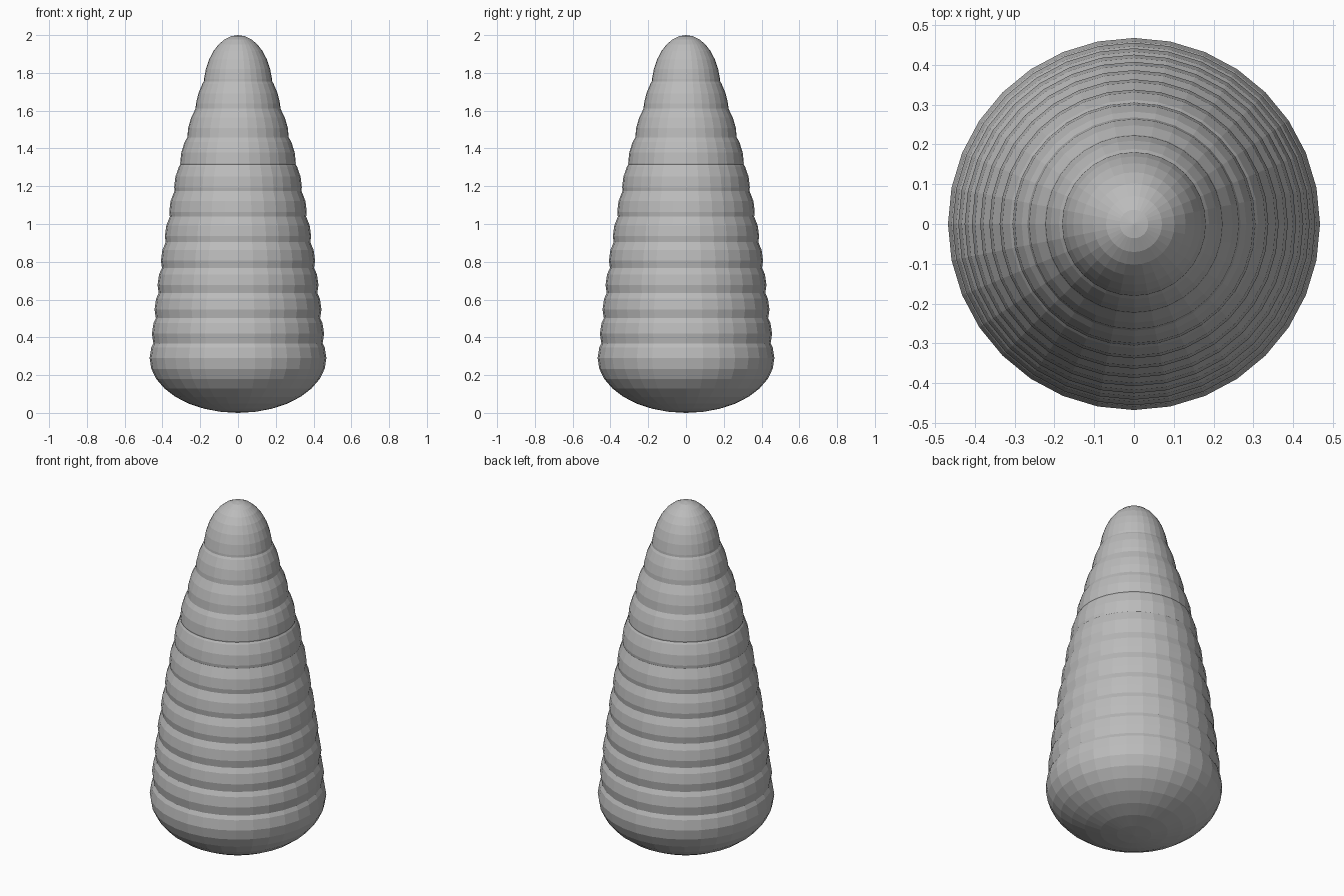
import bpy

if "Cube" in bpy.data.objects:
    bpy.data.objects.remove(bpy.data.objects["Cube"])

# One plain grey for the whole body
grey = bpy.data.materials.new("light_grey")
grey.diffuse_color = (0.5, 0.5, 0.5, 1)
grey.use_nodes = True
grey.node_tree.nodes["Principled BSDF"].inputs["Base Color"].default_value = grey.diffuse_color

# Stack of overlapping ellipsoids, shrinking towards the tip
radii = [0.468, 0.456, 0.442, 0.426, 0.408, 0.387, 0.364, 0.338, 0.306, 0.269, 0.227, 0.184]
half_height = 0.29
step = (2 - 2 * half_height) / (len(radii) - 1)

for i, r in enumerate(radii):
    bpy.ops.mesh.primitive_uv_sphere_add(segments=32, ring_count=16, radius=1,
                                         location=(0, 0, half_height + i * step))
    seg = bpy.context.object
    seg.name = f"body_segment_{i + 1}"
    seg.scale = (r, r, half_height)
    seg.data.materials.append(grey)
